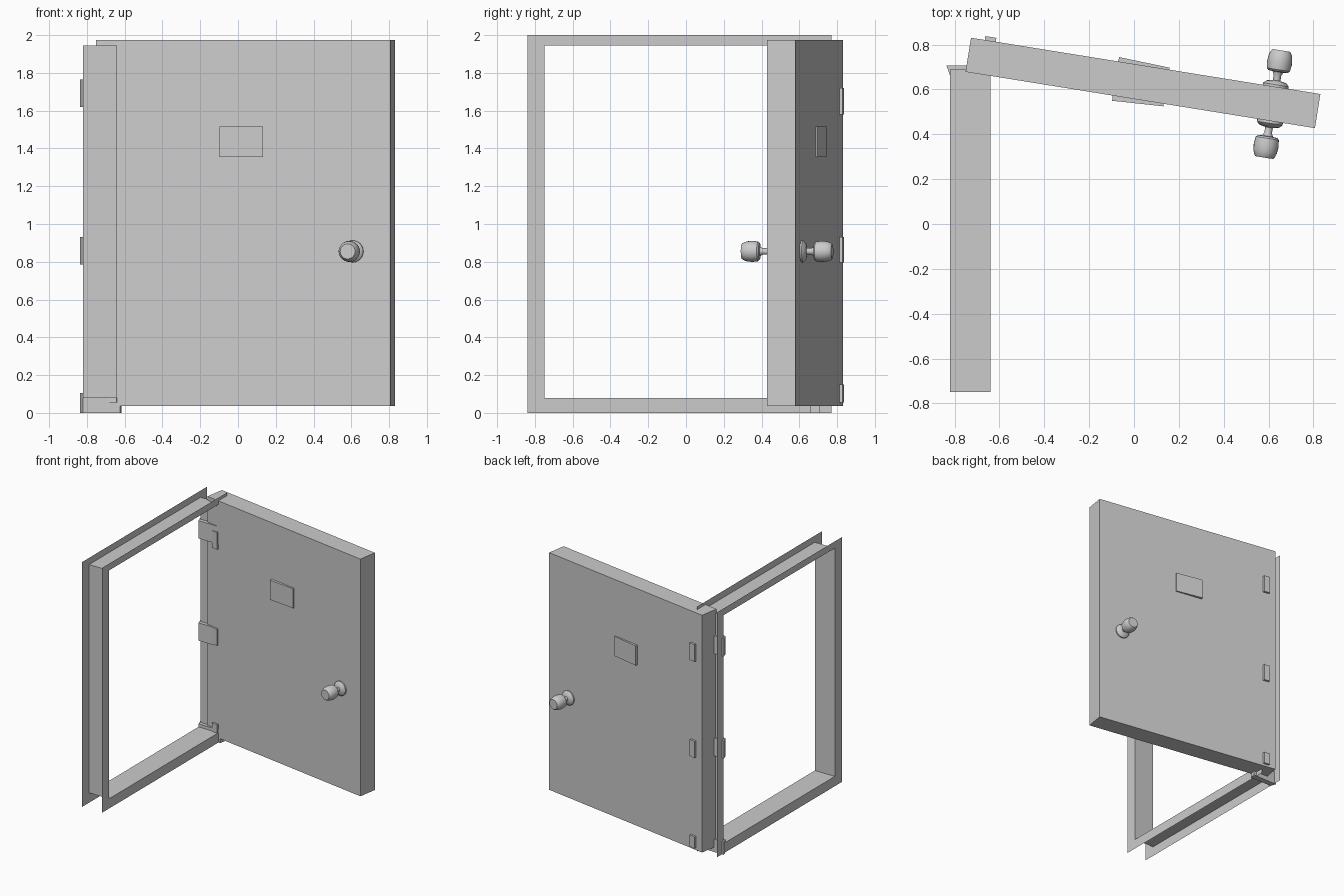
import bpy, bmesh, math
from mathutils import Matrix, Vector

cube = bpy.data.objects.get("Cube")
if cube:
    bpy.data.objects.remove(cube, do_unlink=True)

grey = bpy.data.materials.new("plain grey")
grey.use_nodes = True
COLOUR = (0.6, 0.6, 0.6, 1)
grey.diffuse_color = COLOUR
grey.node_tree.nodes["Principled BSDF"].inputs["Base Color"].default_value = COLOUR


def finish(name, bm, matrix=Matrix(), smooth=False):
    mesh = bpy.data.meshes.new(name)
    bm.normal_update()
    bm.to_mesh(mesh)
    bm.free()
    mesh.materials.append(grey)
    obj = bpy.data.objects.new(name, mesh)
    bpy.context.collection.objects.link(obj)
    obj.matrix_world = matrix
    if smooth:
        bpy.ops.object.select_all(action='DESELECT')
        obj.select_set(True)
        bpy.context.view_layer.objects.active = obj
        bpy.ops.object.shade_smooth_by_angle(angle=math.radians(35))
    return obj


def box(name, centre, size, angle=0.0):
    bm = bmesh.new()
    bmesh.ops.create_cube(bm, size=1, matrix=Matrix.Diagonal((*size, 1)))
    return finish(name, bm, Matrix.Translation(centre) @ Matrix.Rotation(angle, 4, 'Z'))


def prism(name, outline, z0, z1):
    bm = bmesh.new()
    base = bm.faces.new([bm.verts.new((x, y, z0)) for x, y in outline])
    side = bmesh.ops.extrude_face_region(bm, geom=[base])["geom"]
    for v in side:
        if isinstance(v, bmesh.types.BMVert):
            v.co.z = z1
    bmesh.ops.recalc_face_normals(bm, faces=bm.faces)
    return finish(name, bm)


def lathe(name, profile, matrix):
    # profile points are (distance along axis, radius)
    bm = bmesh.new()
    verts = [bm.verts.new((r, 0, d)) for d, r in profile]
    edges = [bm.edges.new(pair) for pair in zip(verts, verts[1:])]
    bmesh.ops.spin(bm, geom=verts + edges, axis=(0, 0, 1), cent=(0, 0, 0),
                   angle=math.tau, steps=24, use_merge=True)
    bmesh.ops.remove_doubles(bm, verts=bm.verts, dist=0.0005)
    bmesh.ops.recalc_face_normals(bm, faces=bm.faces)
    return finish(name, bm, matrix, smooth=True)


# Door frame: two thin flanges joined by a thin jamb
def ring(bm, x, y0, y1, z0, z1):
    corners = ((y0, z0), (y1, z0), (y1, z1), (y0, z1))
    return [bm.verts.new((x, y, z)) for y, z in corners]


LEFT, RIGHT = -0.82, -0.64
outer = (-0.84, 0.77, 0, 2)
inner = (-0.75, 0.69, 0.08, 1.945)
bm = bmesh.new()
rings = [ring(bm, LEFT, *outer), ring(bm, LEFT, *inner),
         ring(bm, RIGHT, *inner), ring(bm, RIGHT, *outer)]
for a, b in zip(rings, rings[1:]):
    for i in range(4):
        j = (i + 1) % 4
        bm.faces.new((a[i], a[j], b[j], b[i]))
finish("door_frame", bm)

# Door slab, swung open
SWING = math.radians(-9.15)
box("door", (0.04, 0.629, 1.006), (1.578, 0.154, 1.938), SWING)

# Viewing plates on both faces, each slightly askew
box("front_plate", (0.019, 0.557, 1.435), (0.23, 0.04, 0.16), math.radians(-6.2))
box("back_plate", (0.042, 0.701, 1.435), (0.23, 0.04, 0.16), math.radians(-11.8))

# Hinges: a slab through the jamb and a leaf through the door
slab = ((-0.82, 0.66), (-0.624, 0.66), (-0.616, 0.706), (-0.836, 0.706))
heights = {"bottom": (0, 0.105, 0.055, 0.15),
           "middle": (0.785, 0.93, 0.795, 0.93),
           "top": (1.62, 1.765, 1.58, 1.72)}
for place, (z0, z1, d0, d1) in heights.items():
    prism(place + "_frame_hinge", slab, z0, z1)
    box(place + "_door_hinge", (-0.653, 0.742, (d0 + d1) / 2),
        (0.05, 0.186, d1 - d0), SWING)

# Knobs on both sides share one axis through the door
axis = Vector((-math.sin(SWING), math.cos(SWING), 0))
rosette = ((0.07, 0), (0.07, 0.058), (0.087, 0.058), (0.1, 0.045), (0.106, 0.018))
knob = ((0.1, 0.017), (0.13, 0.017), (0.145, 0.024), (0.147, 0.044), (0.155, 0.052),
        (0.185, 0.056), (0.215, 0.053), (0.232, 0.047), (0.242, 0.04), (0.242, 0))
for side, sign in (("front", -1), ("back", 1)):
    turn = (axis * sign).to_track_quat('Z', 'Y').to_matrix().to_4x4()
    place = Matrix.Translation((0.619, 0.535, 0.855)) @ turn
    lathe(side + "_rosette", rosette, place)
    lathe(side + "_knob", knob, place)
